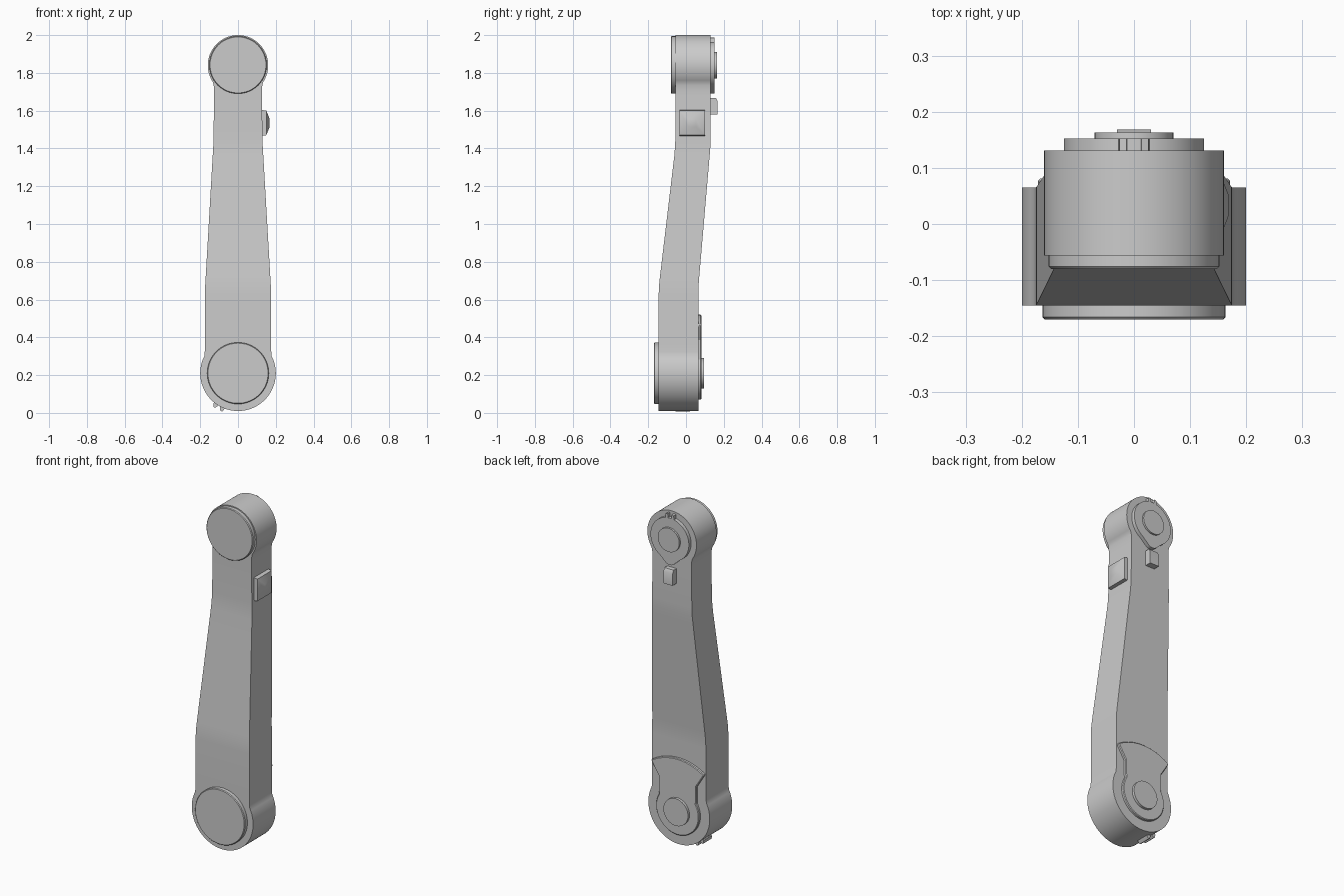
import bpy, bmesh, math

if "Cube" in bpy.data.objects:
    bpy.data.objects.remove(bpy.data.objects["Cube"])

LOW, HIGH = 0.21, 1.84          # heights of the two joints


def finish(name, bm, bevel=0.0):
    bmesh.ops.recalc_face_normals(bm, faces=bm.faces)
    me = bpy.data.meshes.new(name)
    bm.to_mesh(me)
    bm.free()
    ob = bpy.data.objects.new(name, me)
    bpy.context.collection.objects.link(ob)
    bpy.context.view_layer.objects.active = ob
    bpy.ops.object.select_all(action='DESELECT')
    ob.select_set(True)
    bpy.ops.object.shade_smooth_by_angle(angle=math.radians(30))
    if bevel:
        m = ob.modifiers.new("edge", 'BEVEL')
        m.width, m.segments, m.limit_method = bevel, 1, 'ANGLE'
        m.angle_limit = math.radians(50)
    return ob


def loft(name, rings, bevel=0.0):
    """Skin equal-length rings of points and cap both ends."""
    bm = bmesh.new()
    vs = [[bm.verts.new(p) for p in r] for r in rings]
    n = len(vs[0])
    for a, b in zip(vs, vs[1:]):
        for i in range(n):
            j = (i + 1) % n
            bm.faces.new((a[i], a[j], b[j], b[i]))
    bm.faces.new(vs[0])
    bm.faces.new(vs[-1])
    return finish(name, bm, bevel)


def plate(name, outline, y0, y1, bevel=0.0):
    return loft(name, [[(x, y, z) for x, z in outline] for y in (y0, y1)], bevel)


def arc(r, cz, a0, a1, n):
    return [(r * math.cos(math.radians(a0 + (a1 - a0) * i / n)),
             cz + r * math.sin(math.radians(a0 + (a1 - a0) * i / n))) for i in range(n + 1)]


def disc(name, r, cz, y0, y1, bevel=0.0):
    return plate(name, arc(r, cz, 0, 360, 64)[:-1], y0, y1, bevel)


def interp(z, table):
    for (za, va), (zb, vb) in zip(table, table[1:]):
        if z <= zb:
            return va + (vb - va) * max(0, z - za) / (zb - za)
    return table[-1][1]


# Arm body: right-hand half outline, lofted upward with a sideways bend
half = arc(0.2, LOW, -88.5, 27, 28)
half += [(0.176, 0.325), (0.175, 0.36), (0.175, 0.62), (0.174, 0.67), (0.171, 0.72),
         (0.134, 1.36), (0.131, 1.41), (0.13, 1.46), (0.126, 1.68), (0.126, 1.71), (0.129, 1.735)]
half += arc(0.16, HIGH, -34, 88.5, 28)
front = [(0, -0.145), (0.62, -0.145), (0.67, -0.143), (0.72, -0.138),
         (1.36, -0.062), (1.41, -0.058), (1.46, -0.056), (2, -0.056)]
back = [(0, 0.065), (0.62, 0.065), (0.67, 0.066), (0.72, 0.07),
        (1.36, 0.125), (1.41, 0.129), (1.46, 0.131), (2, 0.131)]
loft("arm_body", [[(-w, interp(z, front), z), (w, interp(z, front), z),
                   (w, interp(z, back), z), (-w, interp(z, back), z)] for w, z in half])

# Front joint caps
disc("lower_front_cap", 0.163, LOW, -0.17, -0.13, 0.004)
disc("upper_front_cap", 0.152, HIGH + 0.002, -0.08, -0.04, 0.004)

# Fan-shaped cover on the lower back, with its boss
edge = math.degrees(math.acos(0.173 / 0.31))
fan = arc(0.31, LOW, edge, 180 - edge, 20) + [(-0.122, 0.385), (-0.122, 0.30)]
fan += arc(0.14, LOW, 149, 391, 48) + [(0.122, 0.30), (0.122, 0.385)]
plate("lower_back_cover", fan, 0.05, 0.081, 0.004)
disc("lower_back_boss", 0.08, LOW, 0.07, 0.096)

# Teardrop cover on the upper back, with boss and two small teeth
drop = arc(0.125, HIGH, -58, 238, 56) + [(-0.025, 1.697), (-0.012, 1.69), (0.012, 1.69), (0.025, 1.697)]
plate("upper_back_cover", drop, 0.12, 0.152)
disc("upper_back_boss", 0.07, HIGH, 0.14, 0.163)
for s in (-1, 1):
    plate("upper_cover_tooth", [(s * 0.010, 1.95), (s * 0.028, 1.95), (s * 0.026, 1.985), (s * 0.013, 1.988)],
          0.12, 0.152)

# Latch block below the upper cover
latch = [(0.12, 1.58), (0.168, 1.58), (0.168, 1.65), (0.158, 1.668), (0.12, 1.668)]
loft("latch_block", [[(x, y, z) for y, z in latch] for x in (-0.03, 0.03)])

# Raised pad on the right side, tapering to a small flat
loft("side_pad", [[(x, 0.033 + sy * hy, 1.535 + sz * hz) for sy, sz in ((-1, -1), (1, -1), (1, 1), (-1, 1))]
                  for x, hy, hz in ((0.115, 0.067, 0.07), (0.15, 0.067, 0.065), (0.168, 0.02, 0.02))])

# Pair of ridges under the lower joint
for a in (235, 246):
    outline = [(r * math.cos(math.radians(a + d)), LOW + r * math.sin(math.radians(a + d)))
               for r, d in ((0.19, -4), (0.206, -4), (0.22, -1), (0.22, 1.5), (0.206, 3), (0.19, 4))]
    plate("lower_ridge", outline, -0.055, 0.02)
